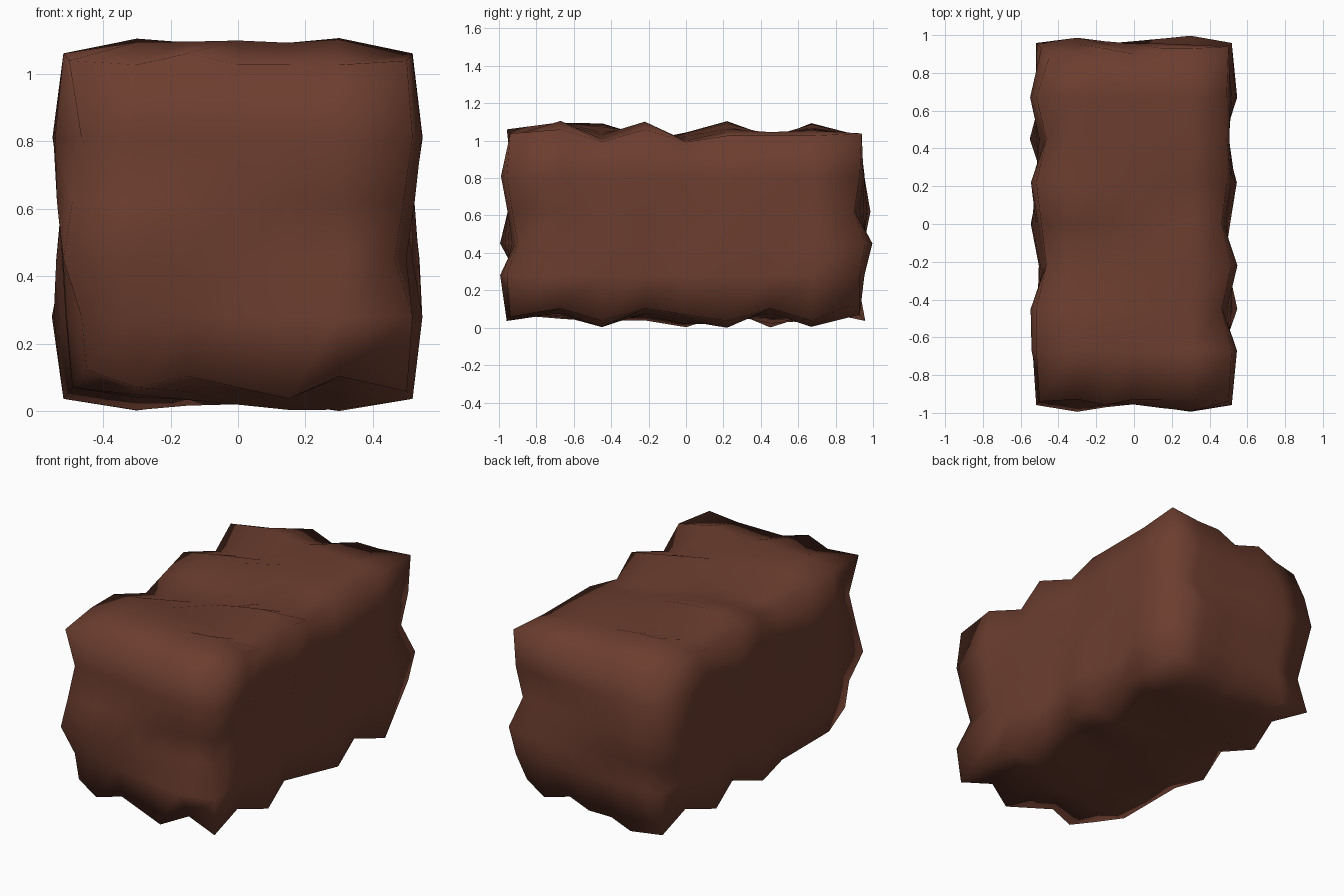
import bpy
import bmesh
import random

random.seed(7)

old = bpy.data.objects.get("Cube")
if old:
    bpy.data.objects.remove(old, do_unlink=True)

# Grid stations of the block along each axis
stations = (
    (-.51, -.3, -.15, 0, .15, .3, .51),
    (-.95, -.67, -.45, -.22, 0, .22, .45, .67, .95),
    (.055, .29, .46, .63, .82, 1.06),
)
last = [len(s) - 1 for s in stations]
sign = {"+": 1, "-": -1, "o": 0}
reach = (.038, .042, .048)

# Bumps from front to back, for each long quarter (side, height)
long_waves = {
    (-1, 1): "o++-o+-+o",
    (1, 1): "o+-+-oooo",
    (-1, -1): "oooo+-+-o",
    (1, -1): "o-+-o+-+o",
}
# Bumps from base to top, for each upright quarter (side, end)
post_waves = {
    (-1, -1): "o-+o-o",
    (1, -1): "o+-o+o",
    (-1, 1): "o-o+oo",
    (1, 1): "oo+-oo",
}
# Bumps from right to left along the cross edges (end, height)
cross_waves = {
    (-1, 1): "oo+oooo",
    (-1, -1): "oo-o+-o",
    (1, 1): "o-o-ooo",
    (1, -1): "o+oo-oo",
}
# Chipped corners (side, end, height)
chipped = {(-1, 1, 1), (1, 1, -1), (-1, -1, -1)}


def blend(low, high, n, m):
    """Fade from one wave value to the other across a face."""
    w = min(1, max(0, .5 + 1.6 * (n / m - .5)))
    return (1 - w) * sign[low] + w * sign[high]


def face_bump(idx, ends):
    """Bump inside a face, faded between the waves of its two borders."""
    i, j, k = idx
    if ends[0]:
        s = ends[0]
        return blend(long_waves[s, -1][j], long_waves[s, 1][j], k, last[2])
    if ends[1]:
        s = ends[1]
        return blend(post_waves[-1, s][k], post_waves[1, s][k], i, last[0])
    s = ends[2]
    return blend(long_waves[-1, s][j], long_waves[1, s][j], i, last[0])


def edge_bump(idx, ends):
    i, j, k = idx
    if not ends[0]:
        return sign[cross_waves[ends[1], ends[2]][i]]
    if not ends[1]:
        return sign[long_waves[ends[0], ends[2]][j]]
    return sign[post_waves[ends[0], ends[1]][k]]


def displaced(idx):
    """Grid point pushed in or out along the sides it lies on."""
    co = [stations[a][idx[a]] for a in range(3)]
    ends = [(n == m) - (n == 0) for n, m in zip(idx, last)]
    count = sum(abs(e) for e in ends)
    if count == 3:
        height = -1.6 if tuple(ends) in chipped else -.25
    elif count == 2:
        height = .7 * edge_bump(idx, ends) - .5
    else:
        height = face_bump(idx, ends) + random.uniform(-.15, .15)
    for a in range(3):
        co[a] += ends[a] * height * reach[a]
    return co


# Rough block shell
bm = bmesh.new()
verts = {}


def vert(idx):
    if idx not in verts:
        verts[idx] = bm.verts.new(displaced(idx))
    return verts[idx]


for axis in range(3):
    u, v = [a for a in range(3) if a != axis]
    for side in (0, last[axis]):
        for p in range(last[u]):
            for q in range(last[v]):
                ring = []
                for du, dv in ((0, 0), (1, 0), (1, 1), (0, 1)):
                    idx = [0, 0, 0]
                    idx[axis], idx[u], idx[v] = side, p + du, q + dv
                    ring.append(vert(tuple(idx)))
                bm.faces.new(ring).smooth = True
bmesh.ops.recalc_face_normals(bm, faces=bm.faces)

# Settle the block on the ground
low = min(w.co.z for w in bm.verts)
bmesh.ops.translate(bm, verts=bm.verts, vec=(0, 0, -low))

mesh = bpy.data.meshes.new("rough_block")
bm.to_mesh(mesh)
bm.free()

# Red-brown clay colour
clay = bpy.data.materials.new("red_brown_clay")
clay.use_nodes = True
colour = (.15, .047, .028, 1)
clay.diffuse_color = colour
clay.node_tree.nodes["Principled BSDF"].inputs["Base Color"].default_value = colour
mesh.materials.append(clay)
block = bpy.data.objects.new("rough_block", mesh)
bpy.context.collection.objects.link(block)
